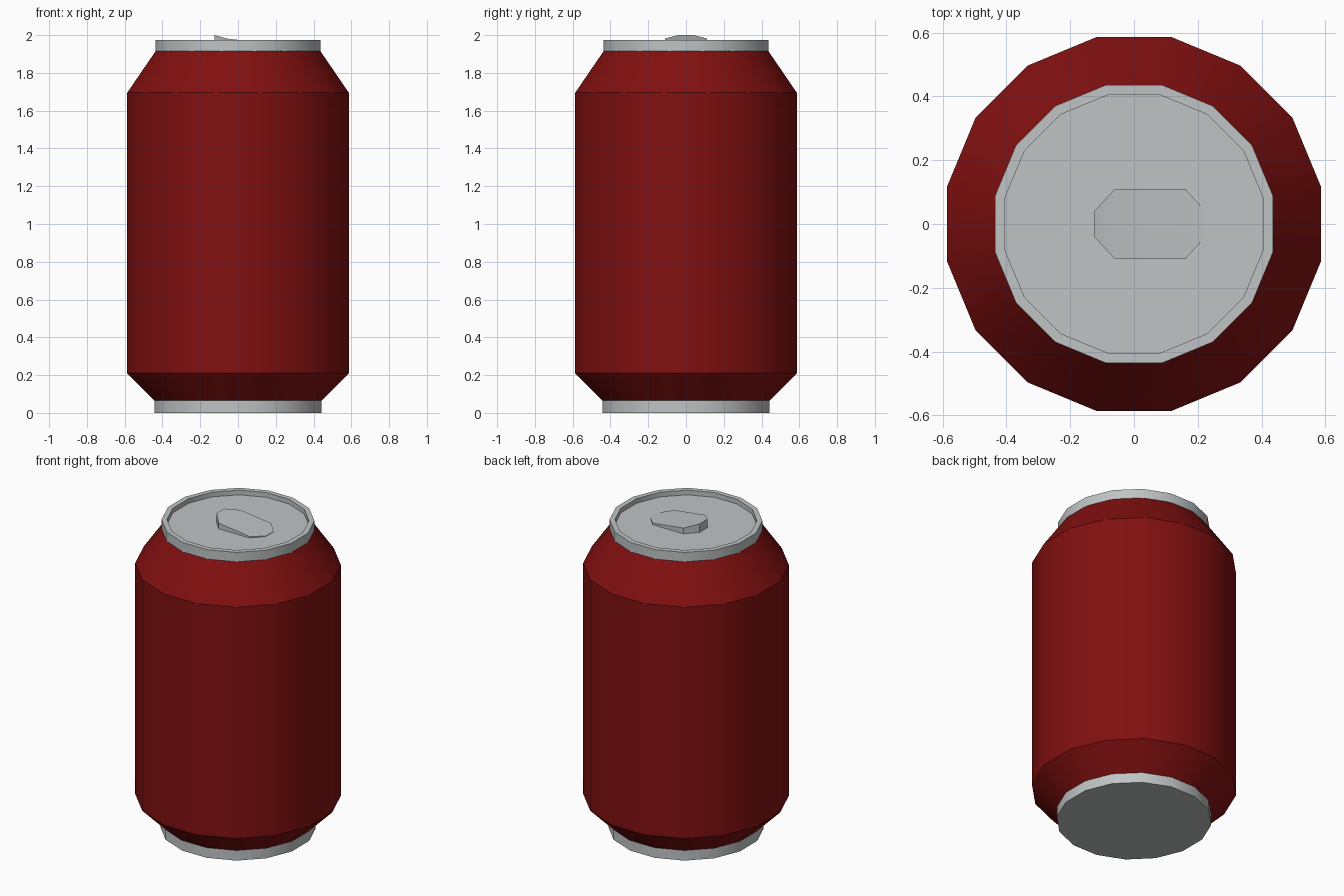
import bpy, bmesh, math

if "Cube" in bpy.data.objects:
    bpy.data.objects.remove(bpy.data.objects["Cube"])

def material(name, rgb):
    m = bpy.data.materials.new(name)
    m.diffuse_color = (*rgb, 1)
    m.use_nodes = True
    m.node_tree.nodes["Principled BSDF"].inputs["Base Color"].default_value = m.diffuse_color
    return m

red = material("dark red paint", (0.22, 0.005, 0.005))
metal = material("brushed metal", (0.52, 0.55, 0.55))
SIDES = 16

def finish(name, bm, mat):
    bmesh.ops.recalc_face_normals(bm, faces=bm.faces)
    me = bpy.data.meshes.new(name)
    bm.to_mesh(me)
    bm.free()
    me.materials.append(mat)
    ob = bpy.data.objects.new(name, me)
    bpy.context.collection.objects.link(ob)
    bpy.context.view_layer.objects.active = ob
    ob.select_set(True)
    bpy.ops.object.shade_smooth_by_angle(angle=math.radians(30))
    ob.select_set(False)
    return ob

def lathe(name, profile, mat, cap_start=False, cap_end=False):
    bm = bmesh.new()
    rings = []
    for r, z in profile:
        angles = [2 * math.pi * (i + 0.5) / SIDES for i in range(SIDES)]
        rings.append([bm.verts.new((r * math.cos(a), r * math.sin(a), z)) for a in angles])
    for lo, hi in zip(rings, rings[1:]):
        for i in range(SIDES):
            j = (i + 1) % SIDES
            bm.faces.new((lo[i], lo[j], hi[j], hi[i]))
    if cap_start:
        bm.faces.new(rings[0][::-1])
    if cap_end:
        bm.faces.new(rings[-1])
    return finish(name, bm, mat)

# Painted body with sloped shoulder and base
lathe("can_body", [(0.452, 0.065), (0.598, 0.21), (0.598, 1.695), (0.445, 1.915)], red)

# Metal foot with closed underside
lathe("bottom_rim", [(0.452, 0), (0.452, 0.065)], metal, cap_start=True)

# Metal lid: raised rim around a recessed disc
FLOOR = 1.945
lathe("lid", [(0.445, 1.915), (0.445, 1.975), (0.413, 1.975), (0.413, FLOOR)], metal, cap_end=True)

# Pull tab: clipped rectangle, bent up at one end
bm = bmesh.new()
side = [(-0.125, 0.04, 2.0), (-0.06, 0.11, 1.982), (0.16, 0.11, 1.955), (0.225, 0.04, 1.948)]
top = [[bm.verts.new((x, s * y, z)) for x, y, z in side] for s in (-1, 1)]
base = [[bm.verts.new((x, s * y, FLOOR)) for x, y, z in side] for s in (-1, 1)]
for k in range(3):
    bm.faces.new((top[0][k], top[0][k + 1], top[1][k + 1], top[1][k]))
outline = [(0, k) for k in range(4)] + [(1, k) for k in (3, 2, 1, 0)]
for (a, i), (b, j) in zip(outline, outline[1:] + outline[:1]):
    bm.faces.new((base[a][i], base[b][j], top[b][j], top[a][i]))
finish("pull_tab", bm, metal)
